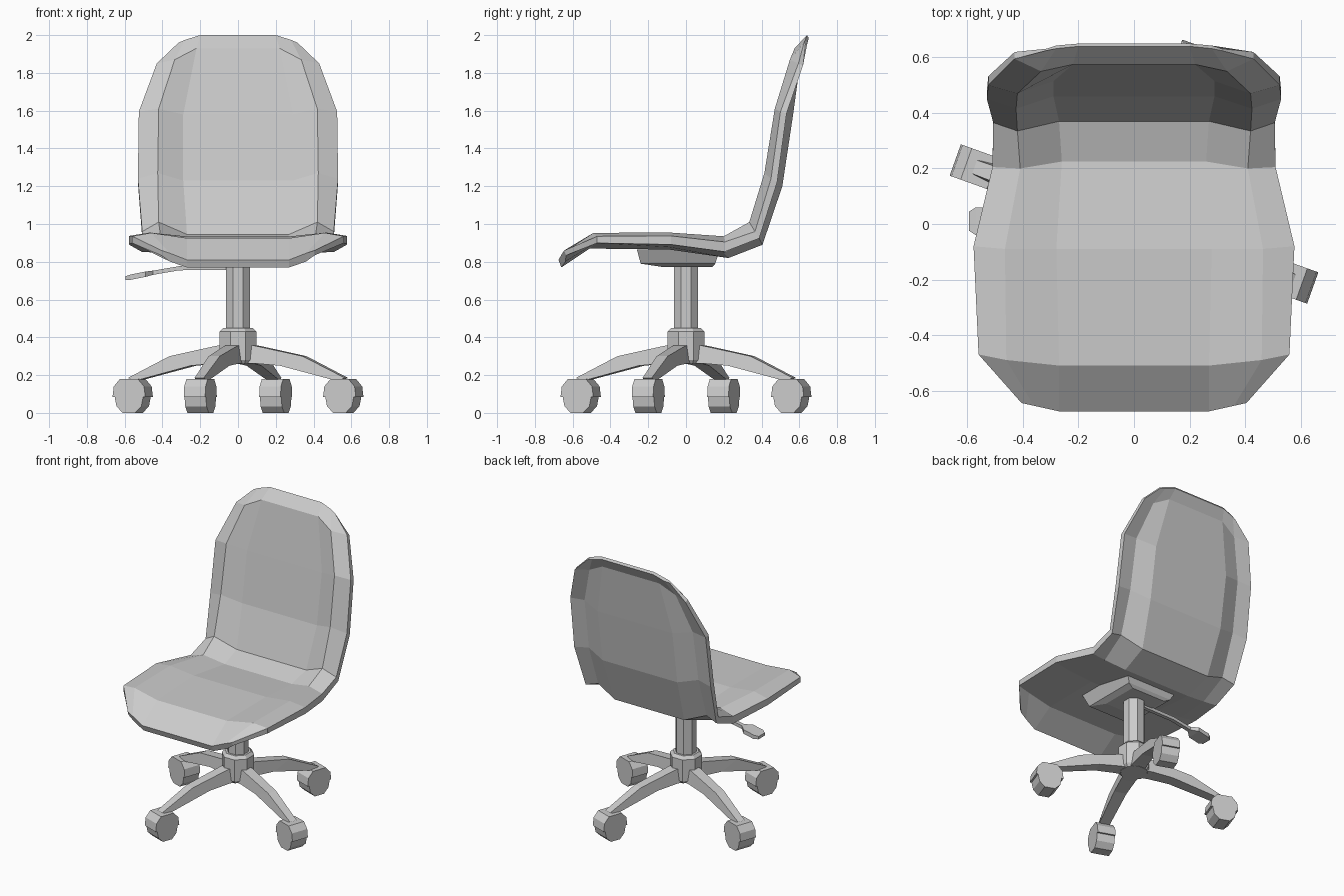
import bpy, bmesh
from math import radians, cos, sin, pi
from mathutils import Matrix

if "Cube" in bpy.data.objects:
    bpy.data.objects.remove(bpy.data.objects["Cube"])


def loft(name, rings, matrix=None):
    """Skin even-sided rings of points and close both ends with quad strips."""
    bm = bmesh.new()
    rows = [[bm.verts.new(p) for p in ring] for ring in rings]
    n = len(rows[0])
    for a, b in zip(rows, rows[1:]):
        for i in range(n):
            j = (i + 1) % n
            bm.faces.new((a[i], a[j], b[j], b[i]))
    for r in (rows[0], rows[-1]):
        for i in range(n // 2 - 1):
            bm.faces.new((r[i], r[i + 1], r[n - 2 - i], r[n - 1 - i]))
    bmesh.ops.recalc_face_normals(bm, faces=bm.faces)
    mesh = bpy.data.meshes.new(name)
    bm.to_mesh(mesh)
    bm.free()
    ob = bpy.data.objects.new(name, mesh)
    bpy.context.collection.objects.link(ob)
    if matrix:
        ob.matrix_world = matrix
    return ob


def octagon(r, z, turn=pi / 8):
    return [(r * cos(turn + i * pi / 4), r * sin(turn + i * pi / 4), z) for i in range(8)]


# Seat shell stations: centre, ridge and outer edge points, then thickness (y, z)
stations = [
    ((.27, -.675, .81), (.36, -.655, .845), (.405, -.645, .86), (.015, -.04)),
    ((.27, -.51, .925), (.46, -.49, .953), (.56, -.47, .935), (0, -.055)),
    ((.28, -.09, .935), (.465, -.09, .955), (.578, -.08, .937), (0, -.07)),
    ((.26, .225, .90), (.41, .20, .935), (.51, .205, .905), (0, -.08)),
    ((.27, .37, .945), (.42, .335, 1.01), (.507, .365, .96), (.035, -.055)),
    ((.29, .46, 1.23), (.425, .415, 1.27), (.53, .45, 1.24), (.05, -.03)),
    ((.29, .515, 1.58), (.42, .47, 1.61), (.525, .50, 1.595), (.05, -.015)),
    ((.22, .575, 1.93), (.335, .55, 1.87), (.43, .595, 1.85), (.038, -.015)),
    ((.20, .64, 2.0), (.28, .632, 1.975), (.315, .625, 1.96), (.01, -.015)),
]
rings = []
for c, r, o, (dy, dz) in stations:
    half_top = [o, r, c]
    half_low = [(x, y + dy * s, z + dz * s) for (x, y, z), s in ((o, .65), (r, 1.1), (c, 1))]
    mirror = lambda pts: [(-x, y, z) for x, y, z in pts]
    rings.append(mirror(half_top) + half_top[::-1] + half_low + mirror(half_low)[::-1])
loft("seat_shell", rings)

# Mounting plate under the seat
loft("seat_mount", [
    [(-w, y0, z), (w, y0, z), (w, y1, z), (-w, y1, z)]
    for w, y0, y1, z in ((.13, -.12, .14, .772), (.17, -.24, .155, .79), (.21, -.26, .18, .865))])

# Gas column and hub
loft("column", [octagon(.07, z) for z in (.40, .79)])
loft("hub", [octagon(r, z) for r, z in ((.09, .26), (.105, .28), (.105, .43), (.085, .45))])

# Height lever with paddle
loft("height_lever", [
    [(x, .01 - w, z - t), (x, .01 + w, z - t), (x, .01 + w, z + t), (x, .01 - w, z + t)]
    for x, w, z, t in ((-.04, .013, .768, .011), (-.31, .013, .766, .011), (-.45, .014, .742, .011),
                       (-.49, .05, .734, .014), (-.57, .05, .718, .014), (-.595, .034, .714, .01))])

# Four legs with casters: leg sections (top r, top z, bottom r, bottom z, half width)
leg = [(.05, .36, .05, .262, .05), (.11, .355, .11, .262, .048),
       (.375, .30, .25, .25, .042), (.61, .185, .565, .17, .034)]
caster = [(.092, .085), (.085, .14), (.05, .18), (-.05, .18), (-.085, .14), (-.092, .085),
          (-.08, .085), (-.07, .035), (-.035, 0), (.035, 0), (.07, .035), (.08, .085)]
for k in range(4):
    turn = Matrix.Rotation(radians(-19.7 + 90 * k), 4, 'Z')
    loft(f"leg_{k + 1}", [
        [(tr, -w * .75, tz), (tr, w * .75, tz), (br, w, bz), (br, -w, bz)]
        for tr, tz, br, bz, w in leg], turn)
    loft(f"caster_{k + 1}", [[(.592 + r, s, z) for r, z in caster] for s in (-.06, .06)], turn)
